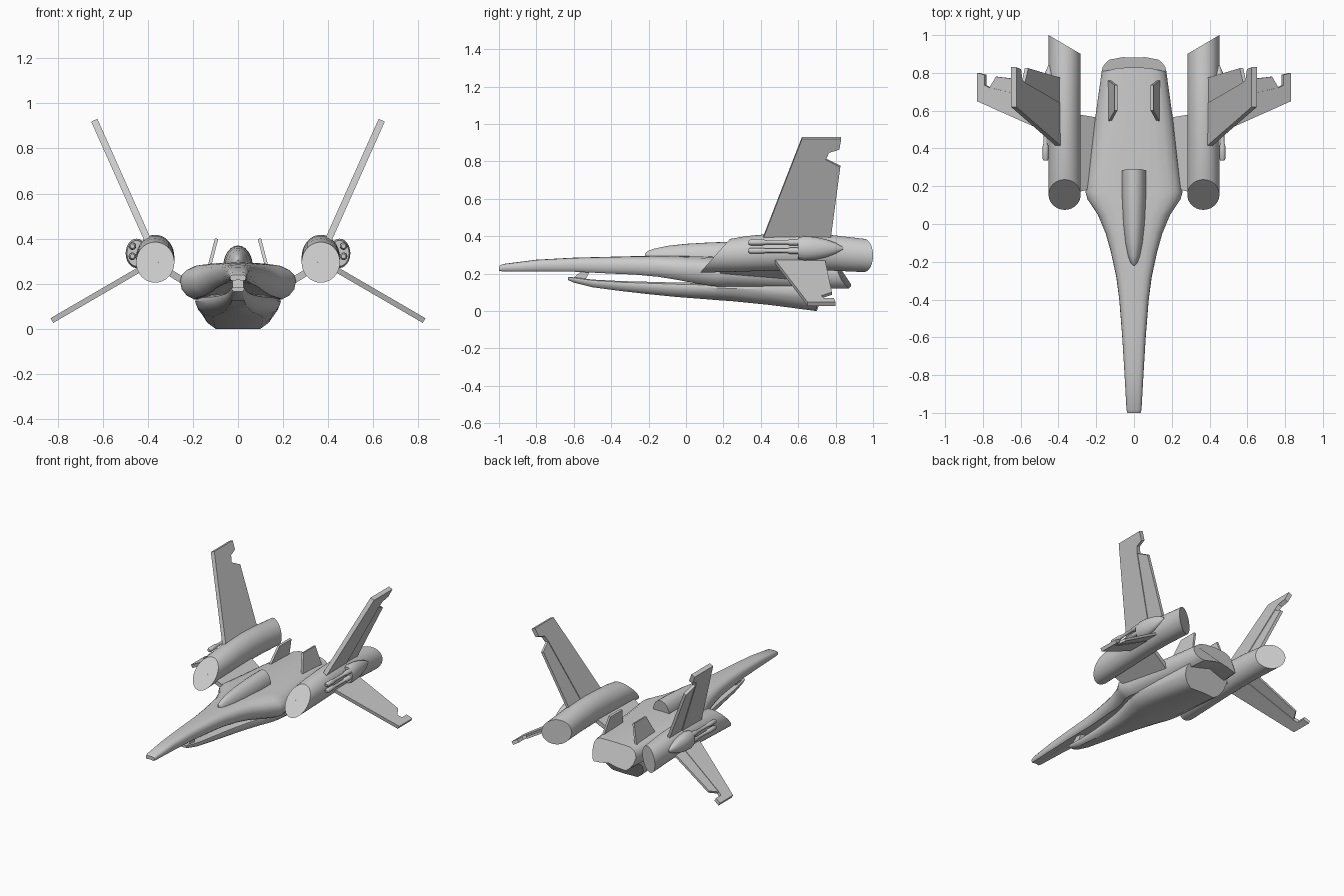
import bpy, bmesh
from math import sin, cos, pi
from mathutils import Vector

if "Cube" in bpy.data.objects:
    bpy.data.objects.remove(bpy.data.objects["Cube"])


def finish(name, bm, mirror=False, angle=32):
    bmesh.ops.recalc_face_normals(bm, faces=bm.faces)
    me = bpy.data.meshes.new(name)
    bm.to_mesh(me)
    bm.free()
    ob = bpy.data.objects.new(name, me)
    bpy.context.collection.objects.link(ob)
    if mirror:
        ob.modifiers.new("mirror", 'MIRROR').use_axis[0] = True
    bpy.ops.object.select_all(action='DESELECT')
    ob.select_set(True)
    bpy.context.view_layer.objects.active = ob
    bpy.ops.object.shade_smooth_by_angle(angle=angle * pi / 180)
    return ob


def loft(name, rings, mirror=False, angle=32):
    """Skin a list of equal-length point rings and cap both ends."""
    bm = bmesh.new()
    vs = [[bm.verts.new(p) for p in r] for r in rings]
    n = len(vs[0])
    for a, b in zip(vs, vs[1:]):
        for i in range(n):
            j = (i + 1) % n
            bm.faces.new((a[i], a[j], b[j], b[i]))
    bm.faces.new(vs[0])
    bm.faces.new(vs[-1])
    return finish(name, bm, mirror, angle)


def section(half, y, w, top, bot, shear=0, bow=0):
    """Symmetric cross-section scaled from a normalised half profile."""
    pts = half + [(-x, f) for x, f in half[-2:0:-1]]
    return [(x * w, y + shear * (1 - f) - bow * abs(x) ** 3, bot + (top - bot) * f)
            for x, f in pts]


def ellipse(y, cx, cz, rx, rz, n=32, dy_x=0, dy_z=0):
    out = []
    for i in range(n):
        c, s = cos(2 * pi * i / n), sin(2 * pi * i / n)
        out.append((cx + rx * c, y + dy_x * c + dy_z * s, cz + rz * s))
    return out


def plate(name, outline, root, tip, thick):
    """Flat panel: outline is (y, t), t runs from root to tip in the xz plane."""
    a, b = Vector((root[0], 0, root[1])), Vector((tip[0], 0, tip[1]))
    d = (b - a).normalized()
    off = Vector((d.z, 0, -d.x)) * thick / 2
    rings = [[a.lerp(b, t) + Vector((0, y, 0)) + s * off for y, t in outline]
             for s in (-1, 1)]
    return loft(name, rings, True, 20)


# upper hull: y, half width, top, bottom
hull_half = [(0, 1), (.5, .98), (.74, .93), (.88, .82), (.97, .68), (1, .5), (.97, .28),
             (.88, .1), (.76, 0), (.35, .08), (0, .16)]
hull = [(-1, .035, .24, .213), (-.98, .04, .251, .212), (-.8, .05, .274, .212),
        (-.6, .062, .285, .21), (-.4, .078, .29, .2), (-.28, .094, .293, .195),
        (-.15, .122, .295, .183), (-.05, .15, .295, .167), (.05, .192, .294, .148),
        (.13, .246, .292, .135), (.17, .257, .29, .131), (.22, .248, .29, .13),
        (.55, .207, .287, .124)]
loft("upper_hull", [section(hull_half, *h) for h in hull]
     + [section(hull_half, .83, .17, .28, .12, .06, .045)])

# belly hull hanging under the upper one
belly_half = [(0, 1), (.8, 1), (.97, .88), (1, .72), (.95, .45), (.8, .18), (.58, 0), (0, 0)]
belly = [(-.63, .028, .183, .165), (-.6, .035, .18, .152), (-.5, .045, .168, .127),
         (-.35, .06, .16, .107), (-.2, .08, .156, .09), (-.05, .108, .152, .075),
         (.08, .145, .15, .065), (.18, .178, .148, .057), (.25, .19, .147, .052),
         (.45, .185, .147, .032)]
loft("belly_hull", [section(belly_half, *b) for b in belly]
     + [[(x, .70 + z * .6 - abs(x) ** 3 * 6, z)
         for x, y, z in section(belly_half, .7, .17, .15, 0)]])

# strut joining the belly tip to the nose
loft("belly_strut", [[(x, y, z) for y, z in ((-.61, .17), (-.54, .16), (-.51, .22), (-.55, .22))]
                     for x in (-.025, .025)])

# canopy with a flat rear face
canopy = [(-.22, .006, .025), (-.205, .02, .04), (-.17, .032, .053), (-.1, .046, .068),
          (0, .057, .079), (.12, .063, .086), (.2, .065, .089), (.28, .064, .09)]
loft("canopy", [ellipse(y, 0, .28, rx, rz, 24, 0, .012 if y > .25 else 0)
                for y, rx, rz in canopy])

# engine nacelles, raked intake and slanted exhaust
nacelle = [(.155, .295, .09, 0, .08), (.3, .305, .095, 0, .02), (.45, .314, .098, 0, 0),
           (.6, .318, .099, 0, 0), (.75, .313, .096, .01, 0), (.95, .297, .089, .05, 0)]
loft("engine_nacelle", [ellipse(y, .367, cz, .085, rz, 40, dx, dz)
                        for y, cz, rz, dx, dz in nacelle], True)

# pylons between hull and nacelles
plate("nacelle_pylon", [(.2, 0), (.155, 1), (.59, 1), (.56, 0)], (.18, .175), (.36, .285), .03)

# upper tail fins with rudders
fin = ((.385, .36), (.637, .925))
plate("tail_fin", [(.40, 0), (.62, 1), (.83, 1), (.82, .9), (.765, .87), (.747, .8), (.63, 0)],
      *fin, .03)
plate("tail_rudder", [(.63, 0), (.747, .8), (.825, .73), (.77, 0)], *fin, .02)

# drooping wings with flaps
wing = ((.40, .284), (.825, .037))
plate("lower_wing", [(.46, 0), (.65, 1), (.80, 1), (.79, .91), (.735, .91), (.722, .85), (.64, 0)],
      *wing, .024)
plate("wing_flap", [(.64, 0), (.722, .85), (.78, .77), (.74, 0)], *wing, .016)

# small dorsal fins leaning inward
plate("dorsal_fin", [(.54, 0), (.60, 1), (.735, 1), (.76, 0)], (.13, .265), (.095, .4), .015)

# outboard pods carrying two missiles each
loft("missile_pod", [ellipse(y, .45, .335, .048 * k, .065 * k, 24) for y, k in
                     ((.6, .88), (.63, 1), (.69, .93), (.75, .73), (.8, .45), (.84, .08))], True)
for label, z in (("upper", .367), ("lower", .322)):
    loft(label + "_missile", [ellipse(y, .468, z, r, r, 12) for y, r in
                              ((.335, .01), (.345, .016), (.41, .016), (.43, .011), (.54, .011),
                               (.555, .017), (.63, .017))], True)
